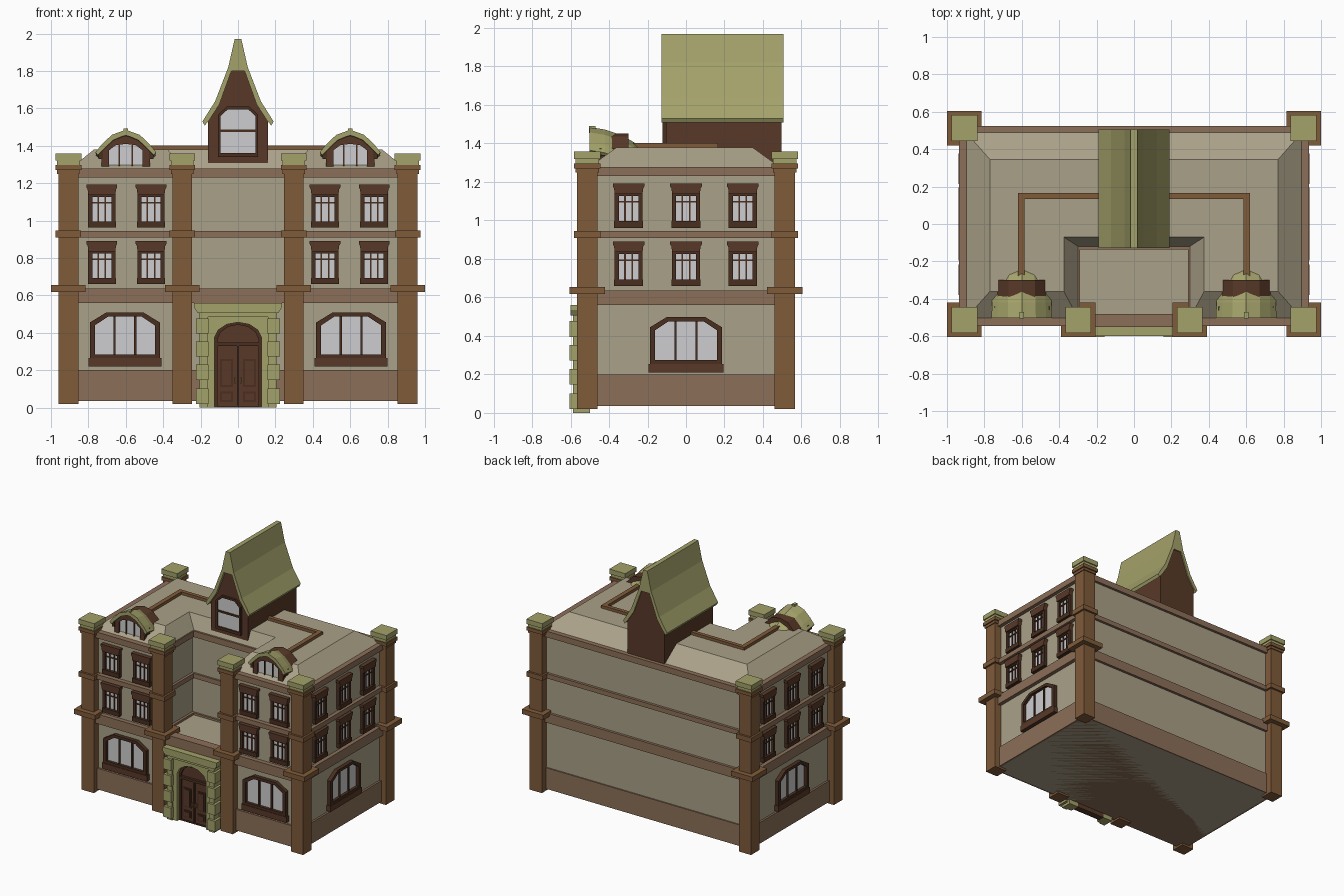
import bpy, bmesh, math
from mathutils import Matrix, Vector

cube = bpy.data.objects.get("Cube")
if cube:
    bpy.data.objects.remove(cube, do_unlink=True)


def material(name, rgb):
    lin = [((c / 255 + 0.055) / 1.055) ** 2.4 for c in rgb] + [1.0]
    m = bpy.data.materials.new(name)
    m.use_nodes = True
    m.diffuse_color = lin
    m.node_tree.nodes["Principled BSDF"].inputs["Base Color"].default_value = lin
    return m


WALL = material("beige_plaster", (170, 161, 136))
BAND = material("muted_brown_stone", (140, 111, 88))
POST = material("warm_brown_stone", (128, 91, 58))
WOOD = material("dark_wood", (88, 57, 40))
TRIM = material("deep_brown_frame", (72, 46, 31))
MOSS = material("moss_green", (164, 162, 106))
GLASS = material("pale_glass", (206, 206, 208))


class Part:
    """Collects lofted solids into one flat-shaded object."""

    def __init__(self, name):
        self.name, self.bm, self.mats = name, bmesh.new(), []

    def loft(self, loops, mat, cyclic=False):
        if mat not in self.mats:
            self.mats.append(mat)
        rows = [[self.bm.verts.new(p) for p in loop] for loop in loops]
        n = len(rows[0])
        pairs = list(zip(rows, rows[1:])) + ([(rows[-1], rows[0])] if cyclic else [])
        faces = [self.bm.faces.new((a[i], a[(i + 1) % n], b[(i + 1) % n], b[i]))
                 for a, b in pairs for i in range(n)]
        if not cyclic:
            faces += [self.bm.faces.new(rows[0]), self.bm.faces.new(rows[-1])]
        for f in faces:
            f.material_index = self.mats.index(mat)

    def plan(self, pts, z0, z1, mat):
        self.loft([[(x, y, z) for x, y in pts] for z in (z0, z1)], mat)

    def front(self, pts, y0, y1, mat):
        self.loft([[(x, y, z) for x, z in pts] for y in (y0, y1)], mat)

    def ring(self, outer, inner, y0, y1, mat):
        self.loft([[(x, y, z) for x, z in pts] for pts, y in
                   ((outer, y0), (outer, y1), (inner, y1), (inner, y0))], mat, True)

    def box(self, x0, x1, y0, y1, z0, z1, mat):
        self.plan([(x0, y0), (x1, y0), (x1, y1), (x0, y1)], z0, z1, mat)

    def done(self, x=0, y=0, z=0, turn=0):
        bmesh.ops.recalc_face_normals(self.bm, faces=self.bm.faces)
        me = bpy.data.meshes.new(self.name)
        self.bm.to_mesh(me)
        self.bm.free()
        for m in self.mats:
            me.materials.append(m)
        ob = bpy.data.objects.new(self.name, me)
        ob.matrix_world = Matrix.Translation((x, y, z)) @ Matrix.Rotation(math.radians(turn), 4, "Z")
        bpy.context.collection.objects.link(ob)


def mirrored(half):
    """Right-hand outline from bottom to top, completed on the left."""
    return half + [(-x, z) for x, z in reversed(half) if x > 0]


def u_plan(side, front, back, gap, gap_back):
    return [(-side, front), (-side, back), (side, back), (side, front),
            (gap, front), (gap, gap_back), (-gap, gap_back), (-gap, front)]


# Walls: solid ground floor, U-shaped upper floors around the front terrace
p = Part("ground_floor")
p.box(-0.905, 0.905, -0.51, 0.505, 0.035, 0.62, WALL)
p.done()
p = Part("upper_floors")
p.plan(u_plan(0.905, -0.51, 0.505, 0.31, -0.12), 0.61, 1.272, WALL)
p.done()
p = Part("base_course")
p.box(-0.92, 0.92, -0.525, 0.515, 0.035, 0.2, BAND)
p.done()
for name, z0, z1 in (("lower_band", 0.56, 0.636), ("middle_band", 0.908, 0.945), ("cornice_band", 1.23, 1.277)):
    p = Part(name)
    p.plan(u_plan(0.935, -0.545, 0.525, 0.29, -0.135), z0, z1, BAND)
    p.done()
p = Part("terrace_ledge")
p.box(-0.29, 0.29, -0.55, -0.48, 0.56, 0.637, BAND)
p.done()

# Roof with sloped edges and a raised ridge strip
p = Part("main_roof")
p.loft([[(x, y, z) for x, y in u] for u, z in (
    (u_plan(0.903, -0.51, 0.495, 0.295, -0.122), 1.272),
    (u_plan(0.77, -0.36, 0.345, 0.375, -0.07), 1.38))], WALL)
p.done()
p = Part("roof_strip")
p.plan(u_plan(0.62, -0.28, 0.165, 0.585, 0.135), 1.36, 1.402, POST)
p.done()

# Corner and entrance pillars with collars and caps
for x, y in ((-0.907, -0.513), (0.907, -0.513), (-0.907, 0.513), (0.907, 0.513), (-0.298, -0.513), (0.298, -0.513)):
    p = Part("pillar")
    for h, z0, z1, mat in ((0.053, 0.02, 1.26, POST), (0.092, 0.617, 0.655, POST), (0.068, 0.908, 0.946, POST),
                           (0.06, 1.25, 1.272, POST), (0.069, 1.27, 1.297, POST),
                           (0.061, 1.297, 1.325, MOSS), (0.069, 1.32, 1.358, MOSS)):
        p.box(-h, h, -h, h, z0, z1, mat)
    p.done(x, y)


def small_window(x, y, z, turn):
    p = Part("small_window")
    p.box(-0.055, 0.055, -0.008, 0.01, 0.03, 0.18, GLASS)
    for s in (-1, 1):
        p.box(s * 0.062 - 0.011, s * 0.062 + 0.011, -0.024, 0.01, 0.02, 0.19, TRIM)
        p.box(s * 0.019 - 0.004, s * 0.019 + 0.004, -0.015, 0.01, 0.03, 0.18, TRIM)
    p.box(-0.055, 0.055, -0.015, 0.01, 0.13, 0.138, TRIM)
    p.box(-0.055, 0.055, -0.018, 0.01, 0.165, 0.19, TRIM)
    p.box(-0.075, 0.075, -0.03, 0.01, 0, 0.034, TRIM)
    p.front(mirrored([(0.072, 0.175), (0.076, 0.205), (0.082, 0.215), (0.082, 0.23)]), -0.033, 0.01, WOOD)
    p.done(x, y, z, turn)


def large_window(x, y, z, turn):
    p = Part("large_window")
    outer = mirrored([(0.187, 0.03), (0.187, 0.235), (0.1, 0.288)])
    inner = mirrored([(0.16, 0.05), (0.16, 0.22), (0.09, 0.266)])
    p.ring(outer, inner, -0.03, 0.01, TRIM)
    p.front(inner, -0.008, 0.008, GLASS)
    for s in (-1, 1):
        p.box(s * 0.055 - 0.006, s * 0.055 + 0.006, -0.02, 0.005, 0.05, 0.266, TRIM)
    p.box(-0.195, 0.195, -0.034, 0.01, 0, 0.045, WOOD)
    p.box(-0.18, 0.18, -0.03, 0.01, 0.04, 0.065, TRIM)
    p.done(x, y, z, turn)


# Windows on the front wings and on both side walls
for s in (-1, 1):
    for z in (0.66, 0.962):
        for x in (0.465, 0.728):
            small_window(s * x, -0.51, z, 0)
        for y in (-0.298, 0, 0.295):
            small_window(s * 0.905, y, z, s * 90)
    large_window(s * 0.605, -0.51, 0.22, 0)
    large_window(s * 0.905, 0, 0.21, s * 90)

# Entrance: arched surround, quoins, cornice and double door
arch = [(0.125, 0), (0.125, 0.375), (0.105, 0.415), (0.06, 0.445), (0, 0.456)]
p = Part("door_surround")
p.front([(-0.205, 0), (-0.205, 0.5), (0.205, 0.5), (0.205, 0)] + mirrored(arch), -0.575, -0.5, MOSS)
for s in (-1, 1):
    x0, x1 = sorted((s * 0.16, s * 0.205))
    p.box(x0, x1, -0.587, -0.57, 0, 0.5, MOSS)
    x0, x1 = sorted((s * 0.158, s * 0.225))
    for z in (0.02, 0.147, 0.272, 0.395):
        p.box(x0, x1, -0.605, -0.52, z, z + 0.082, MOSS)
p.box(-0.205, 0.205, -0.587, -0.5, 0.485, 0.52, MOSS)
p.front(mirrored([(0.215, 0.505), (0.235, 0.535), (0.235, 0.56)]), -0.6, -0.5, MOSS)
p.done()
p = Part("double_door")
p.front(mirrored(arch), -0.535, -0.5, WOOD)
p.box(-0.125, 0.125, -0.555, -0.52, 0.328, 0.348, TRIM)
p.ring(mirrored(arch), mirrored([(x * 0.88, z * 0.96 + 0.005) for x, z in arch]), -0.55, -0.52, TRIM)
p.box(-0.006, 0.006, -0.548, -0.52, 0.01, 0.33, TRIM)
for s in (-1, 1):
    for z0, z1 in ((0.03, 0.085), (0.11, 0.26)):
        x0, x1 = sorted((s * 0.028, s * 0.095))
        p.box(x0, x1, -0.541, -0.52, z0, z1, TRIM)
        p.box(x0 + 0.01, x1 - 0.01, -0.546, -0.52, z0 + 0.01, z1 - 0.01, WOOD)
    p.box(s * 0.015 - 0.004, s * 0.015 + 0.004, -0.56, -0.53, 0.13, 0.16, POST)
p.done()

# Wing dormers: arched window under a roof that sweeps down to the back
top = [(0.162, 1.365), (0.13, 1.405), (0.075, 1.458), (0.02, 1.478), (0, 1.486)]
under = [(0.15, 1.35), (0.115, 1.385), (0.068, 1.43), (0.02, 1.45), (0, 1.455)]
shell = mirrored(top) + list(reversed(mirrored(under)))
pane = mirrored([(0.09, 1.285), (0.09, 1.375), (0.055, 1.402), (0, 1.41)])
rim = mirrored([(0.13, 1.27), (0.13, 1.375), (0.07, 1.435), (0, 1.452)])
for s in (-1, 1):
    p = Part("dormer")
    p.front(rim, -0.47, -0.3, WOOD)
    p.ring(rim, pane, -0.488, -0.465, WOOD)
    p.front(pane, -0.474, -0.46, GLASS)
    for x in (-0.035, 0.035):
        p.box(x - 0.004, x + 0.004, -0.482, -0.465, 1.285, 1.404, TRIM)
    for x in (-0.135, 0.135):
        p.box(x - 0.012, x + 0.012, -0.495, -0.44, 1.33, 1.375, TRIM)
    p.done(s * 0.6)
    p = Part("dormer_roof")
    p.loft([[(x * w, y, z - d) for x, z in shell] for y, d, w in (
        (-0.502, 0, 1), (-0.42, 0.014, 0.98), (-0.33, 0.045, 0.95), (-0.27, 0.08, 0.9), (-0.235, 0.112, 0.8))], MOSS)
    p.box(-0.012, 0.012, -0.505, -0.47, 1.455, 1.492, MOSS)
    p.done(s * 0.6)

# Central gable house with a steep flared roof
p = Part("gable_house")
p.front(mirrored([(0.16, 1.27), (0.16, 1.545), (0.105, 1.63), (0.038, 1.81)]), -0.105, 0.497, WOOD)
p.done()
p = Part("gable_roof")
outer = mirrored([(0.19, 1.53), (0.122, 1.638), (0.052, 1.82), (0.018, 1.97)])
inner = mirrored([(0.178, 1.508), (0.155, 1.535), (0.1, 1.62), (0.035, 1.8)])
p.front(outer + list(reversed(inner)), -0.127, 0.506, MOSS)
p.done()
p = Part("gable_window")
outer = mirrored([(0.108, 1.34), (0.108, 1.565), (0.06, 1.61)])
inner = mirrored([(0.094, 1.362), (0.094, 1.558), (0.054, 1.595)])
p.ring(outer, inner, -0.122, -0.1, TRIM)
p.front(inner, -0.111, -0.1, GLASS)
p.box(-0.094, 0.094, -0.119, -0.1, 1.474, 1.488, TRIM)
p.done()
